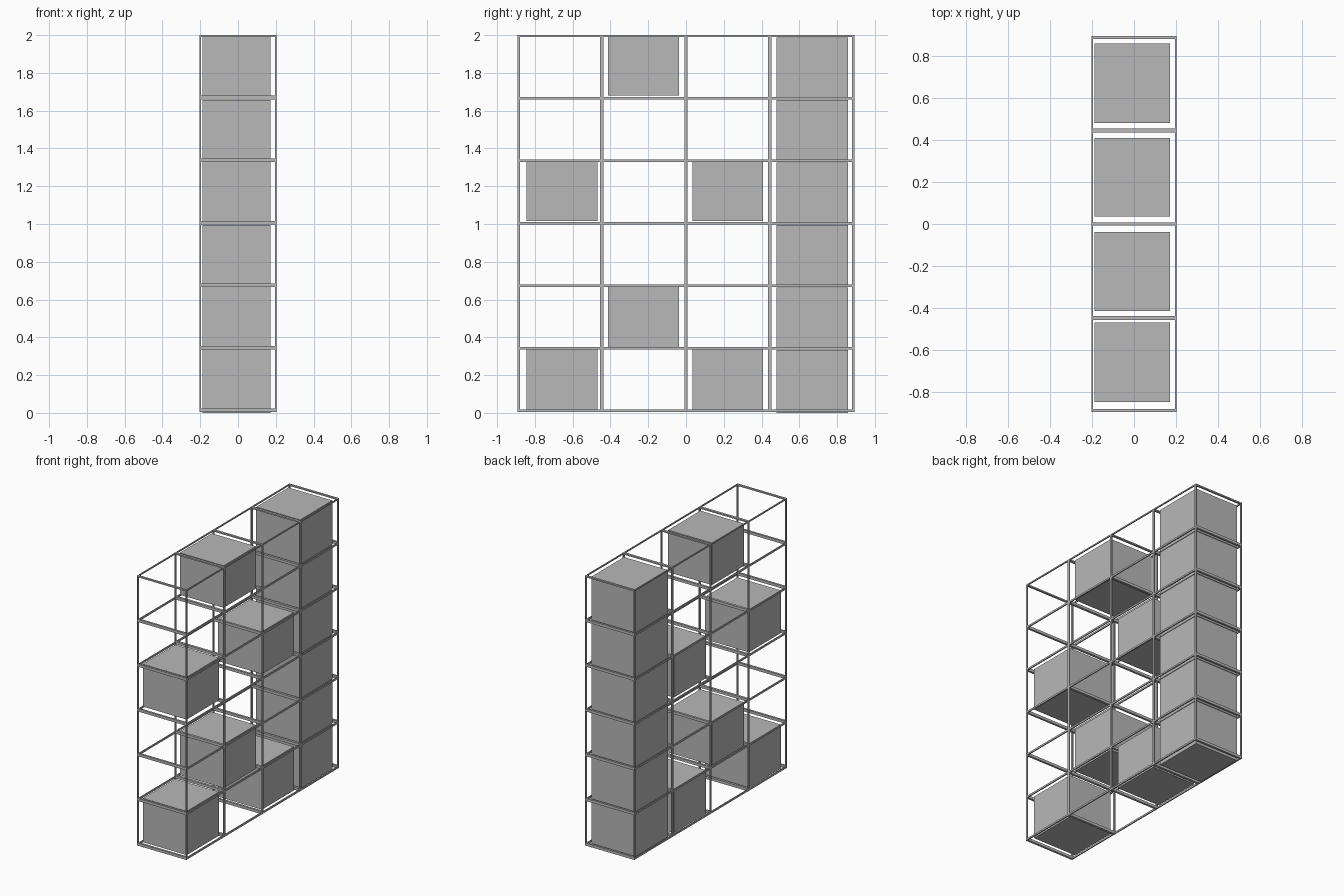
import bpy
import bmesh
from mathutils import Matrix, Vector

cube = bpy.data.objects.get("Cube")
if cube:
    bpy.data.objects.remove(cube, do_unlink=True)

grey = bpy.data.materials.new("mid grey")
grey.use_nodes = True
grey.diffuse_color = (0.48, 0.48, 0.48, 1)
grey.node_tree.nodes["Principled BSDF"].inputs["Base Color"].default_value = (0.48, 0.48, 0.48, 1)


def build(name, boxes):
    """One mesh object from (low corner, high corner) pairs."""
    bm = bmesh.new()
    for low, high in boxes:
        low, high = Vector(low), Vector(high)
        size = Matrix.Diagonal((high - low).to_4d())
        bmesh.ops.create_cube(bm, size=1, matrix=Matrix.Translation((low + high) / 2) @ size)
    mesh = bpy.data.meshes.new(name)
    bm.to_mesh(mesh)
    bm.free()
    mesh.materials.append(grey)
    obj = bpy.data.objects.new(name, mesh)
    bpy.context.collection.objects.link(obj)


HALF_X, HALF_Y = 0.203, 0.893
ROW = 0.331
posts_y = [(-0.893, -0.878), (-0.455, -0.437), (-0.008, 0.008), (0.435, 0.453), (0.878, 0.893)]
levels = [0.01 + ROW * i for i in range(7)]

# Thin upright posts on both long sides
build("upright_posts", [((min(s * HALF_X, s * 0.196), a, 0.006), (max(s * HALF_X, s * 0.196), b, 2))
                        for s in (-1, 1) for a, b in posts_y])

# Long rails running the full width at every level
build("long_rails", [((min(s * HALF_X, s * 0.195), -HALF_Y, z - 0.005),
                      (max(s * HALF_X, s * 0.195), HALF_Y, min(z + 0.008, 2)))
                     for s in (-1, 1) for z in levels])

# Cross rails joining the two sides at each post
build("cross_rails", [((-HALF_X, a, z - 0.006), (HALF_X, b, min(z + 0.014, 2)))
                      for a, b in posts_y for z in levels])

# Closed storage boxes, listed by column and the rows they fill
columns = [(-0.845, -0.468, (0, 3)), (-0.413, -0.037, (1, 5)),
           (0.035, 0.408, (0, 3)), (0.48, 0.857, range(6))]
for c, (a, b, rows) in enumerate(columns):
    for r in rows:
        z = levels[r] + (0.004 if r < 3 else 0.014)
        top = min(levels[r] + ROW - 0.003, 1.99)
        if c == 3:
            z = levels[r] - (0.01 if r == 0 else 0.004)
            top = levels[r] + ROW - 0.008
        build(f"storage_box_column{c + 1}_row{r + 1}", [((-0.187, a, z), (0.172, b, top))])
